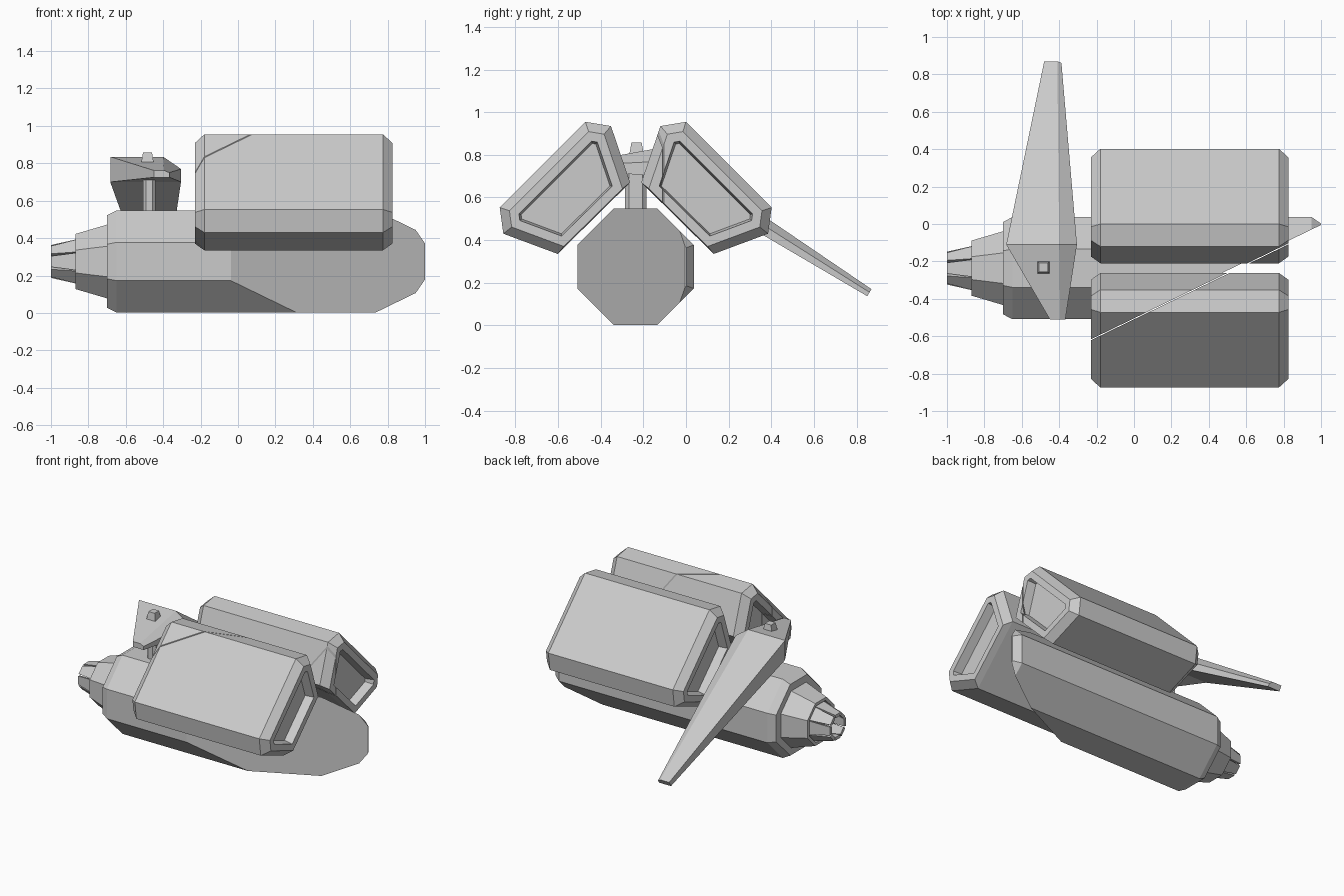
import bpy, bmesh, math
from mathutils import Vector, Matrix

if "Cube" in bpy.data.objects:
    bpy.data.objects.remove(bpy.data.objects["Cube"])

CY, CZ = -0.236, 0.275        # axis of the fuselage
CUT_DIR = Vector((1.04, 0.505, 0)).normalized()
CUT_NORMAL = Vector((CUT_DIR.y, -CUT_DIR.x, 0))


def finish(bm, name):
    bmesh.ops.recalc_face_normals(bm, faces=bm.faces)
    me = bpy.data.meshes.new(name)
    bm.to_mesh(me)
    bm.free()
    ob = bpy.data.objects.new(name, me)
    bpy.context.collection.objects.link(ob)
    return ob


def loft(rings):
    """Skin matching closed rings of points and cap both ends."""
    bm = bmesh.new()
    vs = [[bm.verts.new(p) for p in r] for r in rings]
    n = len(vs[0])
    for a, b in zip(vs, vs[1:]):
        for i in range(n):
            j = (i + 1) % n
            bm.faces.new((a[i], a[j], b[j], b[i]))
    bm.faces.new(vs[0])
    bm.faces.new(vs[-1])
    return bm


def octagon(x, r, k=0.375):
    s = r * k
    yz = [(s, r), (r, s), (r, -s), (s, -r), (-s, -r), (-r, -s), (-r, s), (-s, r)]
    return [(x, CY + y, CZ + z) for y, z in yz]


def inset(poly, dists):
    """Offset each edge of a 2D polygon inwards by its own distance."""
    n = len(poly)
    c = sum((Vector(p) for p in poly), Vector((0, 0))) / n
    lines = []
    for i in range(n):
        a, b = Vector(poly[i]), Vector(poly[(i + 1) % n])
        d = (b - a).normalized()
        m = Vector((-d.y, d.x))
        if m.dot(c - a) < 0:
            m = -m
        lines.append((m, m.dot(a) + dists[i]))
    out = []
    for i in range(n):
        (m, p), (q, s) = lines[i - 1], lines[i]
        det = m.x * q.y - m.y * q.x
        out.append(((p * q.y - s * m.y) / det, (m.x * s - q.x * p) / det))
    return out


# fuselage: chamfered octagonal bar with its front sliced off diagonally
bm = loft([octagon(-0.70, 0.247), octagon(-0.65, 0.273),
           octagon(0.95, 0.273), octagon(1.0, 0.238)])
bmesh.ops.bisect_plane(bm, geom=bm.verts[:] + bm.edges[:] + bm.faces[:],
                       plane_co=(1, -0.005, 0), plane_no=CUT_NORMAL, clear_outer=True)
bmesh.ops.holes_fill(bm, edges=[e for e in bm.edges if e.is_boundary], sides=0)
finish(bm, "fuselage")

# tapered tail collar with a shallow recess
finish(loft([octagon(-0.69, 0.2, 0.414), octagon(-0.87, 0.147, 0.414),
             octagon(-0.87, 0.127, 0.414), octagon(-0.84, 0.122, 0.414)]), "tail_collar")

# exhaust petals
petals = bmesh.new()
for k in range(8):
    rot = Matrix.Translation((0, CY, CZ)) @ Matrix.Rotation(k * math.pi / 4, 4, 'X')
    rings = []
    for x, r, w in ((-0.835, 0.125, 0.05), (-1.0, 0.088, 0.029)):
        t = r - 0.022
        rings.append([rot @ Vector((x, y, z)) for y, z in
                      ((-w, r), (w, r), (w * 0.85, t), (-w * 0.85, t))])
    part = loft(rings)
    me = bpy.data.meshes.new("petal_part")
    part.to_mesh(me)
    part.free()
    petals.from_mesh(me)
    bpy.data.meshes.remove(me)
finish(petals, "exhaust_petals")

# thin diagonal slit through both pods, in line with the fuselage cut
bm = bmesh.new()
bmesh.ops.create_cube(bm, size=1)
bmesh.ops.scale(bm, vec=(4, 0.005, 3), verts=bm.verts)
bmesh.ops.rotate(bm, cent=(0, 0, 0), verts=bm.verts,
                 matrix=Matrix.Rotation(math.atan2(CUT_DIR.y, CUT_DIR.x), 3, 'Z'))
bmesh.ops.translate(bm, vec=(0, -0.507, 0.5), verts=bm.verts)
cutter = finish(bm, "slit_cutter")
cutter.hide_render = True

# pods: chamfered hexagonal boxes with recessed ends
HEX = [(0.0, 0.955), (0.402, 0.553), (0.385, 0.43), (0.13, 0.335), (-0.21, 0.67), (-0.12, 0.935)]
INNER = 3                     # edge lying against the fuselage


def edge_dists(d, inner):
    return [inner if i == INNER else d for i in range(6)]


cap = inset(HEX, edge_dists(0.043, 0.005))
lip = inset(HEX, edge_dists(0.085, 0.047))
floor = inset(HEX, edge_dists(0.095, 0.055))
stations = [(-0.17, floor), (-0.23, lip), (-0.23, cap), (-0.18, HEX),
            (0.775, HEX), (0.825, cap), (0.825, lip), (0.765, floor)]
for name, mirror in (("back_pod", False), ("front_pod", True)):
    rings = [[(x, 2 * CY - y if mirror else y, z) for y, z in poly] for x, poly in stations]
    pod = finish(loft(rings), name)
    mod = pod.modifiers.new("slit", 'BOOLEAN')
    mod.operation = 'DIFFERENCE'
    mod.solver = 'EXACT'
    mod.object = cutter
    bpy.context.view_layer.objects.active = pod
    bpy.ops.object.modifier_apply(modifier=mod.name)
bpy.data.objects.remove(cutter)

# wing: short stub to the front, long blade sloping down to the back
wing = [(-0.51, [(-0.45, 0.725), (-0.45, 0.762), (-0.395, 0.762), (-0.367, 0.75), (-0.367, 0.725)]),
        (-0.11, [(-0.683, 0.70), (-0.683, 0.835), (-0.40, 0.835), (-0.305, 0.77), (-0.305, 0.70)]),
        (0.87, [(-0.48, 0.137), (-0.48, 0.17), (-0.41, 0.17), (-0.388, 0.155), (-0.388, 0.137)])]
rings = [[(x, y, z) for x, z in prof] for y, prof in wing]
rings[2] = [(x, y - (0.17 - z) * 0.6, z) for x, y, z in rings[2]]
finish(loft(rings), "wing")

# strut holding the wing
sx, sy = 0.034, 0.05
plan = [(-0.017, -sy), (0.017, -sy), (sx, -0.032), (sx, 0.032),
        (0.017, sy), (-0.017, sy), (-sx, 0.032), (-sx, -0.032)]
finish(loft([[(-0.474 + x, CY + y, z) for x, y in plan] for z in (0.5, 0.75)]), "wing_strut")

# small knob on top of the wing
square = [(-1, -1), (1, -1), (1, 1), (-1, 1)]
finish(loft([[(-0.484 + x * s, -0.232 + y * s, z) for x, y in square]
             for z, s in ((0.79, 0.036), (0.857, 0.024))]), "wing_knob")
